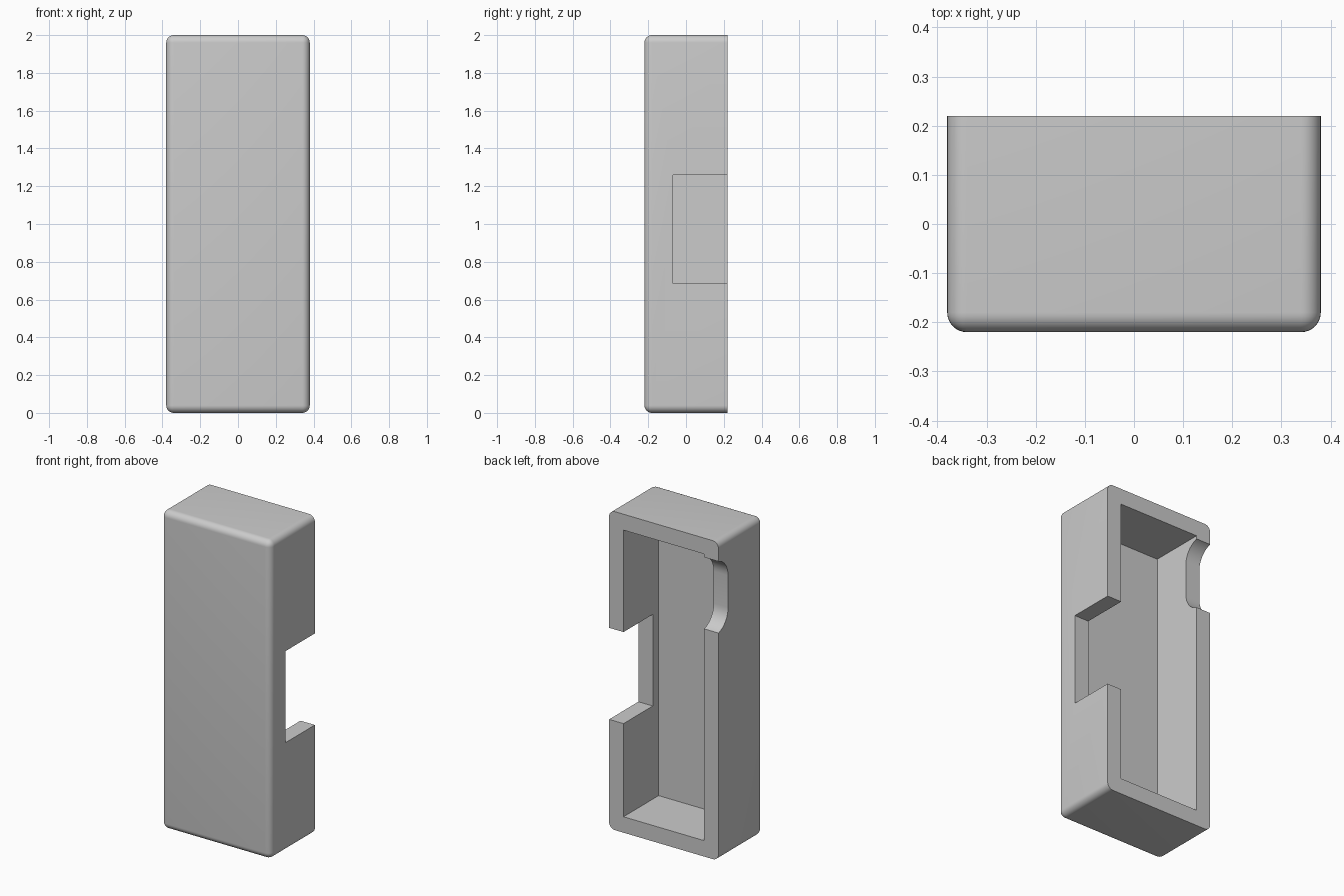
import bpy, bmesh
from math import pi, sin, cos, radians

if "Cube" in bpy.data.objects:
    bpy.data.objects.remove(bpy.data.objects["Cube"])

W, D, H = 0.38, 0.22, 2.0      # half width, half depth, height
R, WALL = 0.04, 0.10


def make_object(name, bm):
    bmesh.ops.recalc_face_normals(bm, faces=bm.faces)
    mesh = bpy.data.meshes.new(name)
    bm.to_mesh(mesh)
    bm.free()
    obj = bpy.data.objects.new(name, mesh)
    bpy.context.collection.objects.link(obj)
    return obj


def box(x0, x1, y0, y1, z0, z1):
    bm = bmesh.new()
    bmesh.ops.create_cube(bm, size=1)
    for v in bm.verts:
        v.co = ((x0 + x1) / 2 + v.co.x * (x1 - x0),
                (y0 + y1) / 2 + v.co.y * (y1 - y0),
                (z0 + z1) / 2 + v.co.z * (z1 - z0))
    return bm


def capsule_prism(x0, x1, y, z, half, r, n=20):
    # upright capsule profile in the y-z plane, extruded along x
    pts = []
    for i in range(n + 1):
        a = pi * i / n
        pts.append((y + r * cos(a), z + half + r * sin(a)))
    for i in range(n + 1):
        a = pi + pi * i / n
        pts.append((y + r * cos(a), z - half + r * sin(a)))
    bm = bmesh.new()
    face = bm.faces.new([bm.verts.new((x0, p, q)) for p, q in pts])
    ext = bmesh.ops.extrude_face_region(bm, geom=[face])
    for v in ext["geom"]:
        if isinstance(v, bmesh.types.BMVert):
            v.co.x = x1
    return bm


# Shell: rounded everywhere except around the open back
bm = box(-W, W, -D, D, 0, H)
edges = [e for e in bm.edges if not all(v.co.y > D - 0.001 for v in e.verts)]
bmesh.ops.bevel(bm, geom=edges, offset=R, segments=8, profile=0.5, affect='EDGES')
shell = make_object("case_shell", bm)

# Cutters: inner cavity, square side notch, rounded finger notch
cutters = [
    make_object("cavity_cutter", box(-W + WALL, W - WALL, -0.128, D + 0.1, WALL, H - WALL)),
    make_object("side_notch_cutter", box(W - WALL - 0.05, W + 0.1, -0.07, D + 0.1, 0.685, 1.26)),
    make_object("finger_notch_cutter", capsule_prism(-W - 0.1, -W + WALL + 0.05, 0.255, 1.655, 0.1, 0.13)),
]
bpy.context.view_layer.objects.active = shell
shell.select_set(True)
for c in cutters:
    c.hide_render = True
    mod = shell.modifiers.new(c.name, 'BOOLEAN')
    mod.operation, mod.solver, mod.object = 'DIFFERENCE', 'EXACT', c
    bpy.ops.object.modifier_apply(modifier=mod.name)
for c in cutters:
    bpy.data.objects.remove(c)

bpy.ops.object.shade_smooth_by_angle(angle=radians(30))
